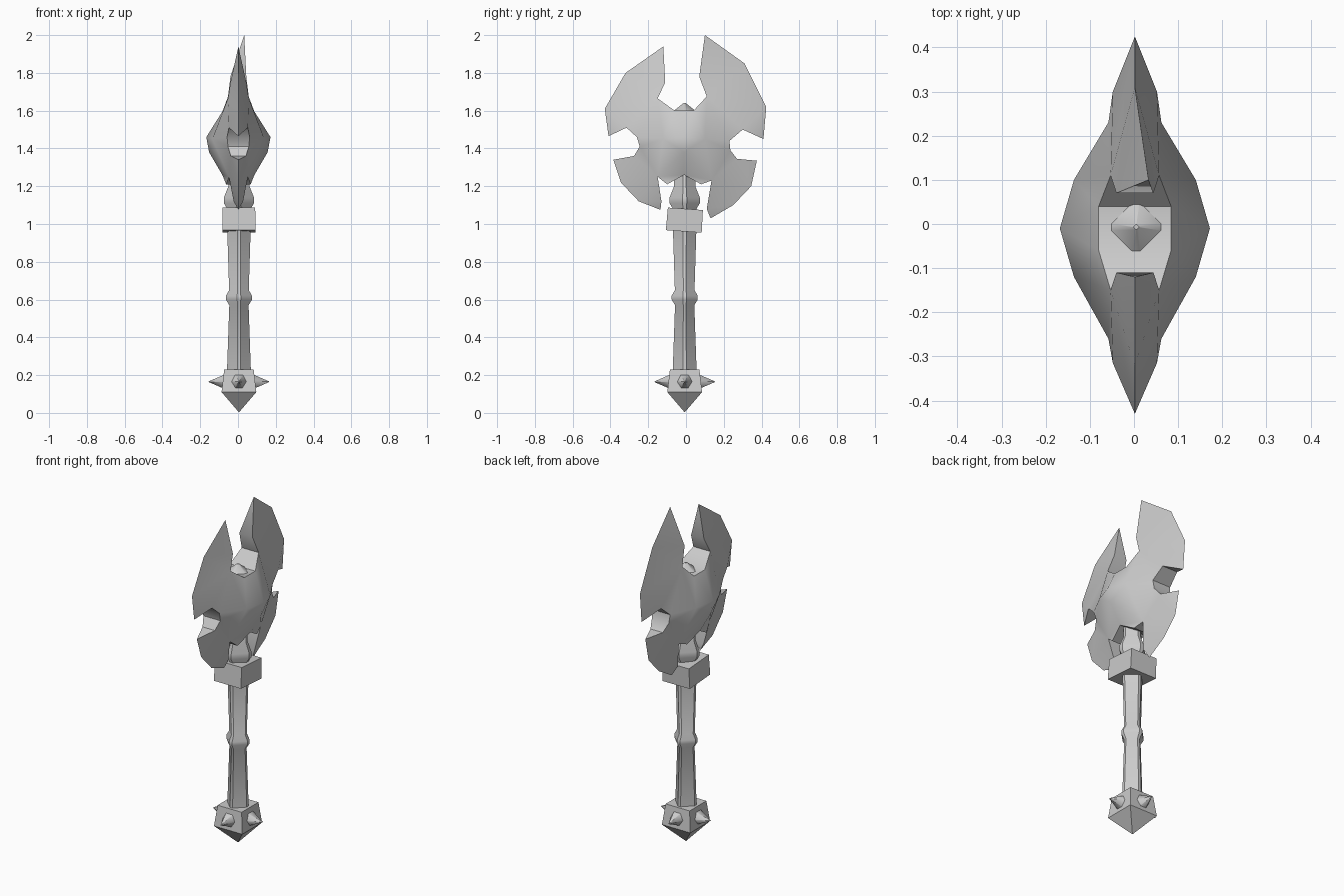
import bpy, bmesh, math
from mathutils import Vector, Matrix
from mathutils.geometry import delaunay_2d_cdt

cube = bpy.data.objects.get("Cube")
if cube:
    bpy.data.objects.remove(cube)

steel = bpy.data.materials.new("plain_grey")
steel.use_nodes = True
steel.diffuse_color = (0.6, 0.6, 0.6, 1)
steel.node_tree.nodes["Principled BSDF"].inputs["Base Color"].default_value = (0.6, 0.6, 0.6, 1)

CX, CY = 0.005, -0.007


def finish(name, bm, smooth=None):
    bmesh.ops.remove_doubles(bm, verts=bm.verts, dist=0.0005)
    bmesh.ops.recalc_face_normals(bm, faces=bm.faces)
    mesh = bpy.data.meshes.new(name)
    bm.to_mesh(mesh)
    bm.free()
    mesh.materials.append(steel)
    obj = bpy.data.objects.new(name, mesh)
    bpy.context.collection.objects.link(obj)
    if smooth:
        bpy.ops.object.select_all(action='DESELECT')
        obj.select_set(True)
        bpy.context.view_layer.objects.active = obj
        bpy.ops.object.shade_smooth_by_angle(angle=math.radians(smooth))
    return obj


def loft(name, section, rings, smooth=None):
    """Stack scaled copies of a section at (radius, height) and cap the ends."""
    bm = bmesh.new()
    loops = [[bm.verts.new((CX + x * r, CY + y * r, z)) for x, y in section] for r, z in rings]
    n = len(section)
    for a, b in zip(loops, loops[1:]):
        for i in range(n):
            j = (i + 1) % n
            bm.faces.new((a[i], a[j], b[j], b[i]))
    bm.faces.new(loops[0])
    bm.faces.new(loops[-1])
    return finish(name, bm, smooth)


SQUARE = [(1, 1), (-1, 1), (-1, -1), (1, -1)]
c = 0.14
DIAMOND = [(1, -c), (1, c), (c, 1), (-c, 1), (-1, c), (-1, -c), (-c, -1), (c, -1)]

# Handle with its middle ring and flared neck
loft("handle", DIAMOND, [(0.064, 0.2), (0.051, 0.57), (0.069, 0.6), (0.069, 0.62),
                         (0.052, 0.65), (0.062, 0.97), (0.062, 1.08), (0.08, 1.11),
                         (0.08, 1.14), (0.056, 1.2), (0.056, 1.6), (0.006, 1.64)], 35)

# Square collar, slightly tilted
collar = loft("collar", SQUARE, [(0.088, -0.06), (0.086, 0.06)])
collar.location = (0, 0, 1.02)
collar.rotation_euler.x = math.radians(-4)
collar.scale.y = 1.08

# Pommel block with a pointed base
loft("pommel", SQUARE, [(0.002, 0.005), (0.092, 0.11), (0.078, 0.23)])

# Four spikes around the pommel
for i, side in enumerate(("left", "back", "right", "front")):
    bm = bmesh.new()
    turn = (Matrix.Translation((CX, CY, 0.165)) @ Matrix.Rotation(i * math.pi / 2, 4, 'Z')
            @ Matrix.Translation((0.11, 0, 0)) @ Matrix.Rotation(math.pi / 2, 4, 'Y'))
    bmesh.ops.create_cone(bm, cap_ends=True, segments=6, radius1=0.052, radius2=0.002,
                          depth=0.1, matrix=turn)
    finish("pommel_spike_" + side, bm, 65)

# Twin blade outline: (y, z, half thickness); sharp edges have no thickness
BACK = [(0.04, 1.60, .082), (0.11, 1.675, .055), (0.07, 1.78, .042), (0.10, 2.0, 0),
        (0.31, 1.85, 0), (0.425, 1.62, 0), (0.41, 1.45, 0), (0.30, 1.50, .05),
        (0.23, 1.44, .06), (0.235, 1.39, .055), (0.27, 1.345, .04), (0.375, 1.335, 0),
        (0.345, 1.20, 0), (0.25, 1.10, 0), (0.13, 1.03, 0), (0.11, 1.08, .025),
        (0.135, 1.23, .05), (0.08, 1.21, .065), (-0.01, 1.26, .085)]
FRONT = [(-0.10, 1.21, .065), (-0.15, 1.25, .05), (-0.13, 1.12, .025), (-0.135, 1.075, 0),
         (-0.25, 1.12, 0), (-0.345, 1.22, 0), (-0.385, 1.34, 0), (-0.275, 1.36, .04),
         (-0.245, 1.41, .055), (-0.26, 1.46, .06), (-0.315, 1.51, .05), (-0.41, 1.465, 0),
         (-0.43, 1.61, 0), (-0.32, 1.80, 0), (-0.12, 1.94, 0), (-0.11, 1.75, .042),
         (-0.15, 1.665, .055), (-0.06, 1.60, .082)]
CENTRE = [(-0.01, 1.46, .17), (-0.01, 1.38, .155), (0.10, 1.45, .138), (-0.12, 1.45, .138)]
outline = BACK + FRONT
points = outline + CENTRE
n = len(outline)
edges = [(i, (i + 1) % n) for i in range(n)]
flat, _, tris, *_ = delaunay_2d_cdt([Vector(p[:2]) for p in points], edges, [], 1, 1e-6)


def half_thickness(v):
    return min(points, key=lambda p: (p[0] - v.x) ** 2 + (p[1] - v.y) ** 2)[2]


def middle(y, z):
    # The tall back tip bends a little sideways
    return 0.033 if y > 0.09 and z > 1.95 else 0.002


bm = bmesh.new()
cheeks = []
for side in (1, -1):
    cheek = [bm.verts.new((middle(v.x, v.y) + side * half_thickness(v), v.x, v.y)) for v in flat]
    for t in tris:
        bm.faces.new([cheek[k] for k in t])
    cheeks.append(cheek)
left, right = cheeks
for i, j in edges:
    # Walls only where the rim has some thickness
    if outline[i][2] or outline[j][2]:
        bm.faces.new((left[i], left[j], right[j], right[i]))
finish("twin_blade", bm, 38)
